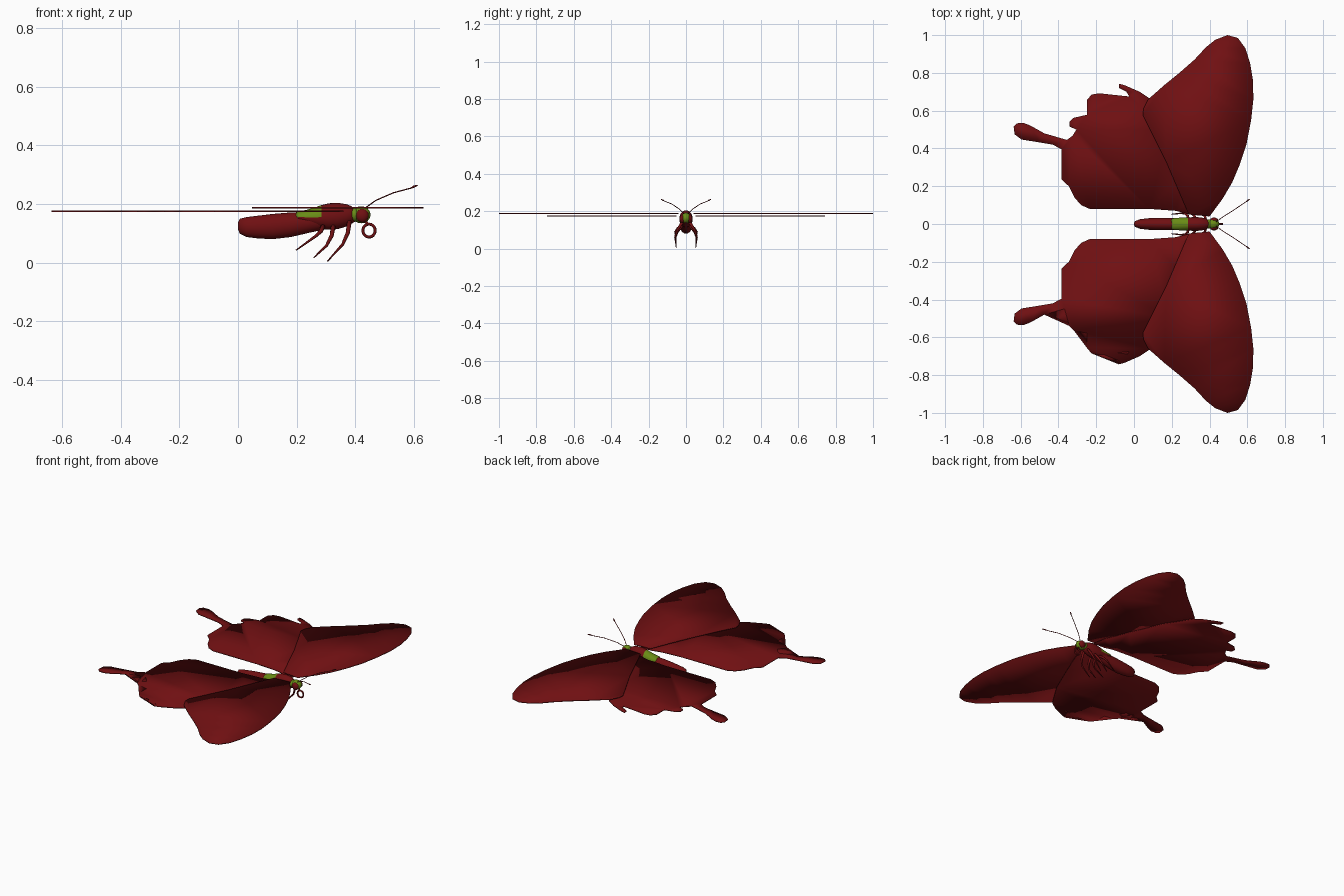
import bpy, bmesh, math
from mathutils import Vector

if "Cube" in bpy.data.objects:
    bpy.data.objects.remove(bpy.data.objects["Cube"])


def material(name, rgb):
    m = bpy.data.materials.new(name)
    m.diffuse_color = (*rgb, 1)
    m.use_nodes = True
    m.node_tree.nodes["Principled BSDF"].inputs["Base Color"].default_value = m.diffuse_color
    return m


RED = material("deep red", (0.16, 0.005, 0.006))
GREEN = material("leaf green", (0.14, 0.26, 0.008))


def finish(name, bm, mats, green_rule=None):
    bmesh.ops.recalc_face_normals(bm, faces=bm.faces)
    for f in bm.faces:
        f.smooth = True
        if green_rule and green_rule(f.calc_center_median()):
            f.material_index = 1
    me = bpy.data.meshes.new(name)
    bm.to_mesh(me)
    bm.free()
    for m in mats:
        me.materials.append(m)
    ob = bpy.data.objects.new(name, me)
    bpy.context.collection.objects.link(ob)
    return ob


def wing(name, outline, z, side, thick=0.006):
    """Thin flat plate with a softly shaded rim."""
    bm = bmesh.new()
    n = len(outline)
    lo, hi = [[bm.verts.new((x, side * y, z + dz)) for x, y in outline]
              for dz in (-thick / 2, thick / 2)]
    caps = [bm.faces.new(lo), bm.faces.new(hi)]
    for i in range(n):
        j = (i + 1) % n
        bm.faces.new((lo[i], lo[j], hi[j], hi[i]))
    bmesh.ops.triangulate(bm, faces=caps)
    return finish(name, bm, [RED])


def loft(name, stations, mats, green_rule=None, sides=24):
    """Body along x from (x, centre z, half width, half height) stations."""
    bm = bmesh.new()
    rings = []
    for x, z, w, h in stations:
        rings.append([bm.verts.new((x, w * math.cos(a), z + h * math.sin(a)))
                      for a in (2 * math.pi * i / sides for i in range(sides))])
    for a, b in zip(rings, rings[1:]):
        for i in range(sides):
            j = (i + 1) % sides
            bm.faces.new((a[i], a[j], b[j], b[i]))
    bm.faces.new(rings[0])
    bm.faces.new(rings[-1])
    return finish(name, bm, mats, green_rule)


def ball(name, centre, radii, mat):
    bm = bmesh.new()
    bmesh.ops.create_uvsphere(bm, u_segments=20, v_segments=12, radius=1)
    for v in bm.verts:
        v.co = Vector(centre) + Vector([c * r for c, r in zip(v.co, radii)])
    return finish(name, bm, [mat])


def tube(name, points, radii, mat=RED, sides=8):
    """Tapered limb through the given points."""
    bm = bmesh.new()
    pts = [Vector(p) for p in points]
    rings = []
    for i, (p, r) in enumerate(zip(pts, radii)):
        d = (pts[min(i + 1, len(pts) - 1)] - pts[max(i - 1, 0)]).normalized()
        u = d.cross(Vector((0, 1, 0))).normalized()
        w = d.cross(u)
        rings.append([bm.verts.new(p + r * (u * math.cos(a) + w * math.sin(a)))
                      for a in (2 * math.pi * k / sides for k in range(sides))])
    for a, b in zip(rings, rings[1:]):
        for i in range(sides):
            j = (i + 1) % sides
            bm.faces.new((a[i], a[j], b[j], b[i]))
    bm.faces.new(rings[0])
    bm.faces.new(rings[-1])
    return finish(name, bm, [mat])


# Wing outlines (x, y), from the root around the edge
FORE = [(.29, .05), (.17, .33), (.047, .575), (.05, .61), (.075, .66), (.16, .735),
        (.24, .80), (.32, .87), (.38, .935), (.43, .975), (.495, 1.0), (.55, .985),
        (.59, .93), (.615, .85), (.63, .76), (.632, .66), (.62, .55), (.595, .42),
        (.56, .315), (.52, .22), (.47, .135), (.40, .04)]
HIND = [(.28, .055), (.22, .07), (.08, .08), (-.235, .08), (-.28, .10), (-.315, .14),
        (-.345, .2), (-.383, .235), (-.383, .395), (-.43, .42), (-.5, .432),
        (-.595, .447), (-.632, .475), (-.637, .515), (-.62, .533), (-.585, .535),
        (-.55, .522), (-.475, .48), (-.355, .445), (-.325, .468), (-.305, .5),
        (-.34, .515), (-.342, .54), (-.32, .562), (-.25, .578), (-.25, .655),
        (-.225, .685), (-.185, .692), (-.12, .685), (-.025, .675), (-.04, .70),
        (-.08, .72), (-.08, .743), (-.05, .735), (.03, .70), (.09, .66),
        (.19, .50), (.28, .29), (.34, .14), (.36, .05)]

for side, tag in ((1, "left"), (-1, "right")):
    wing("forewing_" + tag, FORE, 0.187, side)
    wing("hindwing_" + tag, HIND, 0.175, side)

    # Legs: hip, knee and foot as (x, z)
    for leg, (hip, knee, foot) in {
            "rear": ((.29, .125), (.265, .09), (.198, .042)),
            "middle": ((.325, .125), (.302, .058), (.258, .016)),
            "front": ((.38, .14), (.357, .062), (.305, .004))}.items():
        mid = ((hip[0] + knee[0]) / 2 + .006, (hip[1] + knee[1]) / 2)
        tube(f"{leg}_leg_{tag}",
             [(hip[0], side * .02, hip[1]), (mid[0], side * .045, mid[1]),
              (knee[0], side * .058, knee[1]), (foot[0], side * .052, foot[1])],
             (.008, .007, .005, .002))

    # Antenna with a clubbed tip
    tube("antenna_" + tag,
         [(.435, side * .012, .187), (.47, side * .037, .212), (.53, side * .075, .238),
          (.59, side * .116, .254), (.60, side * .123, .259), (.612, side * .132, .263)],
         (.002, .002, .002, .002, .004, .002))
    ball("eye_" + tag, (.424, side * .019, .16), (.022, .015, .023), RED)

# Abdomen
loft("abdomen", [(0, .125, .006, .012), (.006, .124, .015, .025), (.03, .121, .025, .034),
                 (.07, .121, .030, .039), (.12, .123, .033, .043), (.18, .129, .033, .042),
                 (.24, .137, .031, .036), (.29, .142, .026, .030), (.33, .15, .015, .02)],
     [RED])

# Thorax with a green saddle on its rear upper half
loft("thorax", [(.195, .158, .020, .010), (.205, .156, .030, .018), (.235, .154, .033, .026),
                (.262, .154, .034, .034), (.285, .155, .035, .041), (.31, .157, .036, .045),
                (.34, .159, .036, .045), (.37, .161, .032, .038), (.385, .162, .026, .031),
                (.40, .162, .020, .022)],
     [RED, GREEN], lambda c: c.x < .285 and c.z > .153)

# Head and neck
ball("head", (.42, 0, .163), (.032, .027, .029), GREEN)
loft("neck", [(.38, .163, .024, .026), (.40, .163, .025, .024), (.42, .163, .02, .02)], [GREEN])

# Coiled proboscis
coil = [(.43, 0, .142), (.44, 0, .135)]
coil += [(.447 + .021 * math.cos(a), 0, .109 + .022 * math.sin(a))
         for a in (math.radians(100 - 15 * k) for k in range(25))]
tube("proboscis", coil, [.005] * len(coil))
